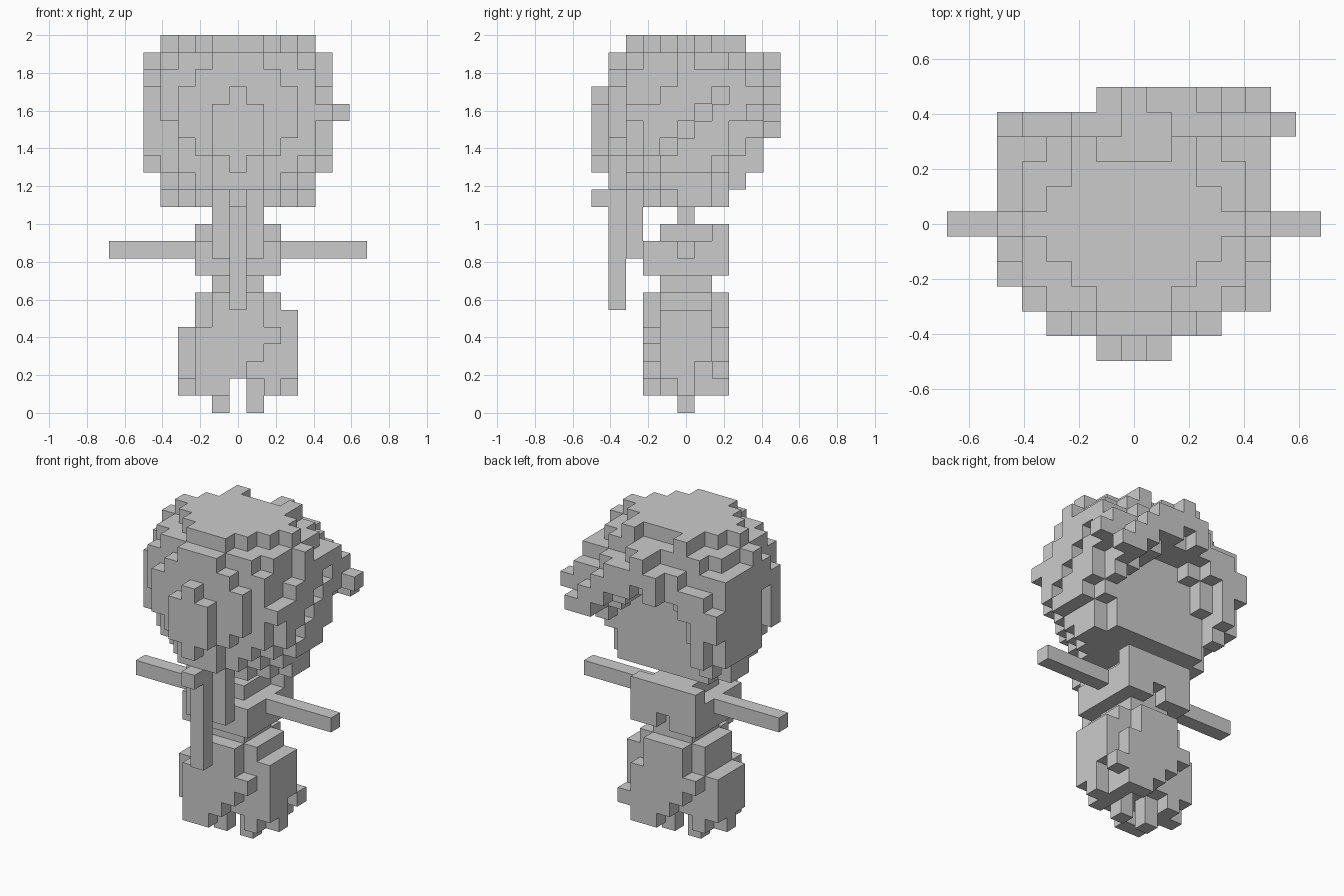
import bpy, bmesh

if "Cube" in bpy.data.objects:
    bpy.data.objects.remove(bpy.data.objects["Cube"])

U = 1 / 11  # edge length of one block
grey = bpy.data.materials.new("plain grey")
grey.diffuse_color = (0.6, 0.6, 0.6, 1)
grey.use_nodes = True
grey.node_tree.nodes["Principled BSDF"].inputs["Base Color"].default_value = grey.diffuse_color
parts, taken = {}, set()


def box(i0, i1, j0, j1, k0, k1):
    """Blocks from i0..i1, j0..j1, k0..k1, all inclusive."""
    return {(i, j, k) for i in range(i0, i1 + 1)
            for j in range(j0, j1 + 1) for k in range(k0, k1 + 1)}


def part(name, *sets):
    cells = set().union(*sets) - taken
    parts[name] = cells
    taken.update(cells)


# legs
part("left_leg", box(-1, -1, 0, 0, 0, 1))
part("right_leg", box(1, 1, 0, 0, 0, 1))

# skirt: core, side flares and a wrapped panel repeated half a turn round
core = box(-2, 2, -1, 1, 2, 6)
panel = (box(-1, 0, -2, -2, 2, 6) | box(1, 1, -2, -2, 3, 6) | box(-2, -2, -2, -2, 2, 4)
         | box(2, 2, -2, -2, 4, 4) | box(-2, -1, -2, -2, 1, 1))
back_panel = {(-i, -j, k) for i, j, k in panel}
part("skirt", core, panel, back_panel,
     box(3, 3, -1, 1, 3, 5), box(3, 3, -1, 0, 2, 2), box(3, 3, 2, 2, 2, 2),
     box(3, 3, 0, 0, 1, 1),
     box(-3, -3, -1, 1, 2, 4), box(-3, -3, 0, 0, 1, 1),
     box(2, 2, -1, 1, 1, 1), box(-2, -2, -1, 1, 1, 1))
part("waist", box(-1, 1, -1, 1, 7, 7))

# torso, arms and neck
part("torso", box(-2, 2, -2, 2, 8, 9) - box(0, 0, 2, 2, 8, 8),
     box(-1, 1, -1, 1, 10, 10), box(-2, 2, 2, 2, 10, 10))
part("left_arm", box(-7, -3, 0, 0, 9, 9))
part("right_arm", box(3, 7, 0, 0, 9, 9))
part("neck", box(0, 0, 0, 0, 11, 11))

# flat face
part("face", box(-3, 3, 1, 2, 12, 18))

# hair cap: half widths of the rows, starting at the given row, per layer
layers = {
    12: (-3, (1, 2, 3, 4, 4)),
    13: (-4, (1, 2, 3, 4, 4, 4)),
    14: (-5, (0, 1, 3, 4, 5, 5, 5, 5)),
    15: (-5, (1, 2, 4, 5, 5, 5, 5, 5)),
    16: (-5, (1, 3, 4, 5, 5, 5, 5, 5)),
    17: (-5, (1, 3, 4, 5, 5, 5, 5, 5)),
    18: (-5, (0, 3, 4, 5, 5, 5, 5, 5)),
    19: (-4, (2, 4, 4, 5, 5, 5, 5, 5)),
    20: (-4, (1, 3, 4, 4, 5, 4, 4, 3)),
    21: (-3, (1, 2, 3, 4, 3, 2, 2)),
}
cap = set()
for k, (start, widths) in layers.items():
    for n, w in enumerate(widths):
        cap |= box(-w, w, start + n, start + n, k, k)
cap -= box(5, 5, -5, 5, 12, 21)      # right side is built from strands
cap -= box(-5, -5, -1, -1, 14, 17)   # dent in the left side
cap -= box(-4, -4, -3, -3, 15, 16)
cap -= box(-1, 1, 3, 3, 21, 21)      # notch in the crown
part("hair_cap", cap)

# two slanting strands on the right side: (row, bottom, top)
strands = set()
for j, b, t in ((-3, 17, 17), (-2, 15, 17), (-1, 14, 14), (-1, 16, 18), (0, 14, 15),
                (0, 17, 20), (1, 14, 16), (1, 18, 19), (2, 15, 17), (2, 19, 19),
                (3, 17, 19), (4, 17, 18), (5, 16, 16)):
    strands |= box(5, 5, j, j, b, t)
part("side_strands", strands, box(6, 6, 4, 4, 17, 17))

# swept fringe: (first column, row, bottoms, tops)
fringe = set()
for first, j, bottoms, tops in (
        (-5, 3, (14, 13, 15, 17, 18, 18, 18, 17, 16, 15),
         (18, 19, 20, 20, 20, 20, 20, 20, 20, 19)),
        (-5, 4, (16, 14, 17, 18, 18, 18, 18, 17, 17, 16),
         (17, 18, 18, 19, 19, 20, 20, 19, 19, 18)),
        (-1, 5, (18, 19, 18, 18, 17, 16),
         (19, 20, 19, 19, 18, 17))):
    for n, (b, t) in enumerate(zip(bottoms, tops)):
        fringe |= box(first + n, first + n, j, j, b, t)
part("fringe", fringe)

# long tail of hair with its tie
part("hair_tie", box(0, 0, -5, -5, 12, 12))
part("hair_tail", box(0, 0, -4, -4, 6, 12), box(-1, 1, -3, -3, 9, 11))

# turn the blocks into outer skins
SIDES = [(a, s) for a in range(3) for s in (-1, 1)]
for name, cells in parts.items():
    bm = bmesh.new()
    for c in sorted(cells):
        for a, s in SIDES:
            near = list(c)
            near[a] += s
            if tuple(near) in taken:
                continue
            b, d = (a + 1) % 3, (a + 2) % 3
            ring = []
            for p, q in ((-.5, -.5), (.5, -.5), (.5, .5), (-.5, .5))[::s]:
                v = [c[0], c[1], c[2] + .5]
                v[a] += s * .5
                v[b] += p
                v[d] += q
                ring.append(bm.verts.new([t * U for t in v]))
            bm.faces.new(ring)
    bmesh.ops.remove_doubles(bm, verts=bm.verts, dist=1e-4)
    bmesh.ops.dissolve_limit(bm, angle_limit=0.01, verts=bm.verts, edges=bm.edges)
    mesh = bpy.data.meshes.new(name)
    bm.to_mesh(mesh)
    bm.free()
    mesh.materials.append(grey)
    bpy.context.collection.objects.link(bpy.data.objects.new(name, mesh))
